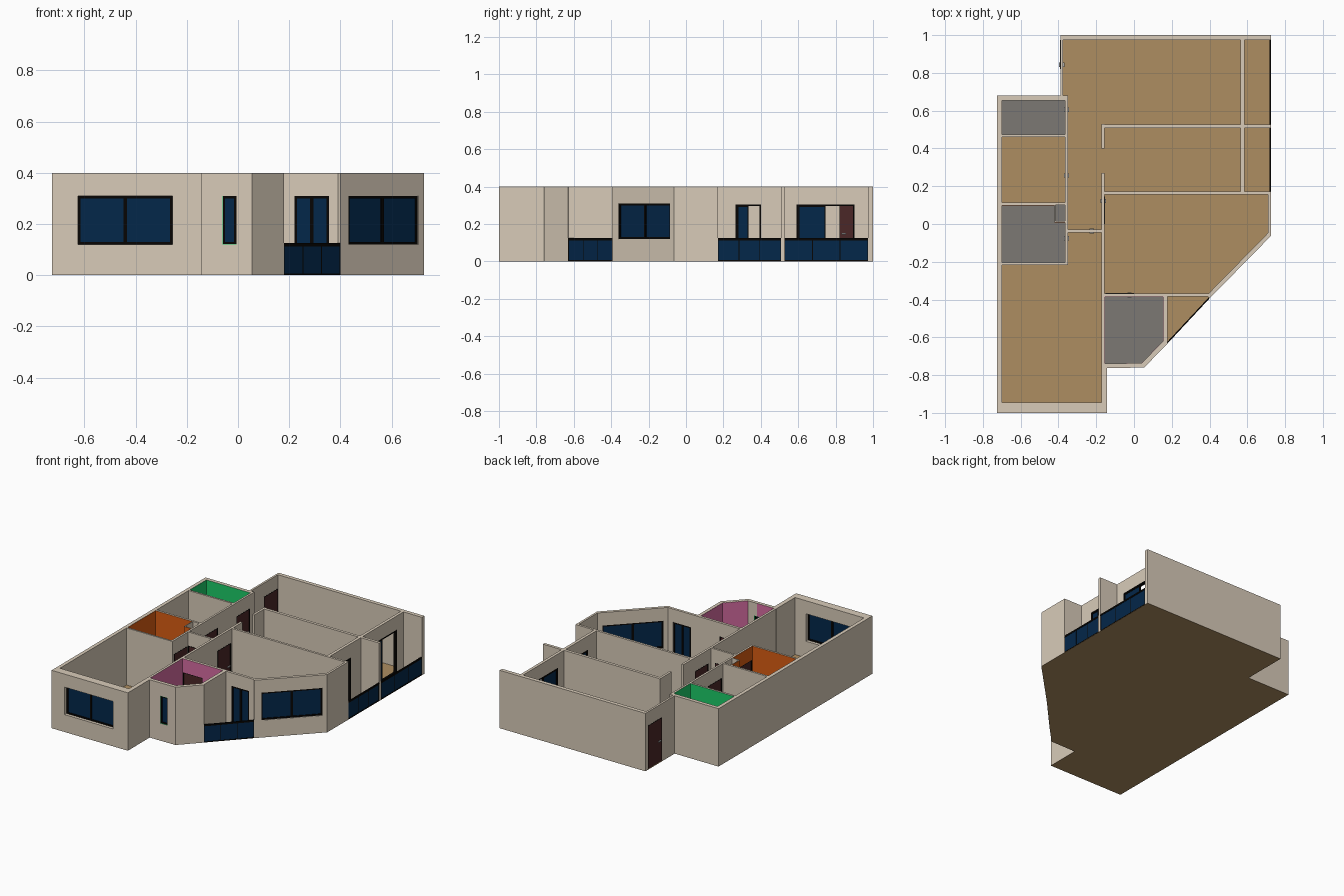
import bpy, bmesh
from mathutils import Vector

if "Cube" in bpy.data.objects:
    bpy.data.objects.remove(bpy.data.objects["Cube"])


def material(name, r, g, b):
    m = bpy.data.materials.new(name)
    m.diffuse_color = (r, g, b, 1)
    m.use_nodes = True
    m.node_tree.nodes["Principled BSDF"].inputs["Base Color"].default_value = m.diffuse_color
    return m


PLASTER = material("plaster", 0.69, 0.60, 0.485)
WOOD = material("wood_floor", 0.42, 0.27, 0.12)
TILE = material("grey_tile", 0.2, 0.19, 0.175)
FRAME = material("black_frame", 0.002, 0.0015, 0.001)
GLASS = material("blue_glass", 0.001, 0.02, 0.068)
DOOR = material("dark_door", 0.07, 0.02, 0.02)
METAL = material("handle_metal", 0.4, 0.4, 0.4)
ORANGE = material("orange_paint", 0.7, 0.11, 0.006)
GREEN = material("green_paint", 0.012, 0.6, 0.14)
PINK = material("pink_paint", 0.68, 0.15, 0.36)

H, SILL, HEAD, BASE = 0.4, 0.12, 0.31, 0.0008


def finish(name, bm, mat):
    bmesh.ops.recalc_face_normals(bm, faces=bm.faces[:])
    me = bpy.data.meshes.new(name)
    bm.to_mesh(me)
    bm.free()
    me.materials.append(mat)
    ob = bpy.data.objects.new(name, me)
    bpy.context.collection.objects.link(ob)
    return ob


class Line:
    """Local frame along a plan line: s along, n to the left, z up."""

    def __init__(self, p0, p1):
        a, b = Vector((*p0, 0)), Vector((*p1, 0))
        self.o, self.length = a, (b - a).length
        self.d = (b - a).normalized()
        self.n = Vector((-self.d.y, self.d.x, 0))

    def at(self, s, n, z):
        return self.o + self.d * s + self.n * n + Vector((0, 0, z))


def extrude(bm, vec):
    r = bmesh.ops.extrude_face_region(bm, geom=bm.faces[:])
    vs = [v for v in r["geom"] if isinstance(v, bmesh.types.BMVert)]
    bmesh.ops.translate(bm, verts=vs, vec=vec)


def panel(name, ln, s0, s1, n0, n1, z0, z1, mat, holes=()):
    """Upright slab along a line, with rectangular holes."""
    ss = sorted({s0, s1, *(v for h in holes for v in h[:2])})
    zs = sorted({z0, z1, *(max(z0, min(z1, v)) for h in holes for v in h[2:4])})
    bm, grid = bmesh.new(), {}

    def vert(s, z):
        if (s, z) not in grid:
            grid[s, z] = bm.verts.new(ln.at(s, n0, z))
        return grid[s, z]

    for a, b in zip(ss, ss[1:]):
        for c, d in zip(zs, zs[1:]):
            ms, mz = (a + b) / 2, (c + d) / 2
            if any(h[0] < ms < h[1] and h[2] < mz < h[3] for h in holes):
                continue
            bm.faces.new([vert(a, c), vert(b, c), vert(b, d), vert(a, d)])
    extrude(bm, ln.n * (n1 - n0))
    bmesh.ops.dissolve_limit(bm, angle_limit=0.01, verts=bm.verts[:], edges=bm.edges[:])
    return finish(name, bm, mat)


def slab(name, pts, z0, z1, mat):
    bm = bmesh.new()
    bm.faces.new([bm.verts.new((x, y, z0)) for x, y in pts])
    extrude(bm, Vector((0, 0, z1 - z0)))
    return finish(name, bm, mat)


def wall(name, p0, p1, t, openings=()):
    """Wall with openings (s0, s1, z0, z1, kind); fills each by kind."""
    ln = Line(p0, p1)
    panel(name, ln, 0, ln.length, 0, t, BASE, H, PLASTER, openings)
    m = t / 2
    for i, (a, b, c, d, kind) in enumerate(openings):
        tag = f"{name}_{kind}_{i}"
        c = max(c, 0.006)
        mid, w = (a + b) / 2, 0.01
        if kind == "door":
            panel(tag + "_frame", ln, a, b, -0.001, t + 0.001, c, d, FRAME,
                  [(a + 0.004, b - 0.004, -1, d - 0.004)])
            panel(tag + "_leaf", ln, a + 0.004, b - 0.004, m - 0.005, m + 0.005, c, d - 0.004, DOOR)
            panel(tag + "_handle", ln, b - 0.035, b - 0.012, m - 0.014, m + 0.014, 0.145, 0.152, METAL)
        elif kind in ("window", "painted_window"):
            if kind == "painted_window":
                panel(tag + "_reveal", ln, a, b, 0.0002, t, c, d, GREEN,
                      [(a + 0.001, b - 0.001, c + 0.001, d - 0.001)])
            holes = [(a + w, b - w, c + w, d - w)]
            if b - a > 0.1:
                holes = [(a + w, mid - w * .7, c + w, d - w), (mid + w * .7, b - w, c + w, d - w)]
            panel(tag + "_frame", ln, a, b, m - 0.007, m + 0.007, c, d, FRAME, holes)
            panel(tag + "_glass", ln, a + w, b - w, m - 0.002, m + 0.002, c + w, d - w, GLASS)
        elif kind == "slider":
            # half-open sliding door, both leaves stacked on one side
            panel(tag + "_frame", ln, a, b, 0, t, c, d, FRAME, [(a + w, b - w, c + 0.004, d - w)])
            for j, n in enumerate((m - 0.004, m + 0.004)):
                panel(f"{tag}_leaf_{j}", ln, a + w, mid, n - 0.003, n + 0.003, c, d - w, FRAME,
                      [(a + w + 0.006, mid - 0.006, c + w, d - 1.5 * w)])
                panel(f"{tag}_glass_{j}", ln, a + w, mid - 0.004, n - 0.001, n + 0.001, c, d - w, GLASS)


def lining(name, pts, mat, openings):
    """Thin paint layer on the inside of a room."""
    for i, p in enumerate(pts):
        ln = Line(p, pts[(i + 1) % len(pts)])
        panel(f"{name}_{i}", ln, 0, ln.length, -0.001, 0.0012, BASE, H - 0.001, mat, openings.get(i, ()))


def railing(name, p0, p1):
    ln = Line(p0, p1)
    L = ln.length
    panel(name + "_glass", ln, 0, L, 0.002, 0.005, 0.004, 0.116, GLASS)
    panel(name + "_cap", ln, 0, L, 0, 0.007, 0.113, 0.125, FRAME)
    panel(name + "_foot", ln, 0, L, 0, 0.007, 0.001, 0.007, FRAME)
    for i in range(4):
        s = 0.002 + (L - 0.004) * i / 3
        panel(f"{name}_post_{i}", ln, s - 0.002, s + 0.002, 0.0005, 0.0065, 0.004, 0.116, FRAME)


def door(a, b):
    return (a, b, -1, 0.305, "door")


# floors
slab("floor", [(-.725, -1), (-.142, -1), (-.142, -.762), (.054, -.76), (.4, -.393), (.725, -.06),
               (.725, 1), (-.39, 1), (-.39, .68), (-.725, .68)], 0, 0.001, WOOD)
slab("floor_top", [(-.72, -.99), (-.15, -.99), (-.15, -.755), (.05, -.755), (.4, -.385), (.72, -.055),
                   (.72, .99), (-.385, .99), (-.385, .67), (-.72, .67)], 0.0005, 0.006, WOOD)
bath = [(-.156, -.739), (.041, -.738), (.155, -.62), (.155, -.385), (-.156, -.385)]
ensuite = [(-.7, -.205), (-.364, -.205), (-.364, .01), (-.42, .01), (-.42, .1), (-.7, .1)]
laundry = [(-.7, .473), (-.364, .473), (-.364, .655), (-.7, .655)]
slab("bath_tiles", bath, 0.005, 0.009, TILE)
slab("ensuite_tiles", ensuite, 0.005, 0.009, TILE)
slab("shaft_tiles", [(-.42, .01), (-.364, .01), (-.364, .1), (-.42, .1)], 0.005, 0.009, TILE)
slab("laundry_tiles", laundry, 0.005, 0.009, TILE)

# outer walls, counter-clockwise
wall("front_wall", (-.725, -1), (-.142, -1), .055, [(.1, .47, SILL, HEAD, "window")])
wall("bedroom_side_wall", (-.142, -1), (-.142, -.74), .03)
wall("bath_front_wall", (-.156, -.763), (.054, -.76), .024, [(.096, .151, SILL, HEAD, "painted_window")])
wall("bath_slant_wall", (.054, -.76), (.18, -.63), .025)
wall("bath_balcony_wall", (.178, -.632), (.178, -.37), .023)
wall("living_front_wall", (-.155, -.385), (.405, -.385), .018,
     [door(.005, .155), (.375, .51, -1, HEAD, "window")])
wall("living_slant_wall", (.4, -.394), (.725, -.063), .022, [(.045, .434, SILL, HEAD, "window")])
wall("living_side_wall", (.725, -.063), (.725, .17), .015)
wall("back_wall", (.725, 1), (-.39, 1), .027)
wall("entry_wall", (-.39, 1), (-.39, .66), .014, [door(.027, .18)])
wall("wing_back_wall", (-.35, .68), (-.725, .68), .025)
wall("wing_side_wall", (-.725, .68), (-.725, -1), .025)

# inner walls
wall("hall_wall", (-.155, -.76), (-.155, .53), .016,
     [door(.76, .905), (1.03, 1.16, -1, 1, "gap")])
wall("corridor_wall", (-.35, -.217), (-.35, .68), .014,
     [door(.02, .165), door(.347, .497), door(.7, .845)])
wall("bedroom_door_wall", (-.36, -.044), (-.155, -.044), .014, [door(.01, .16)])
wall("ensuite_front_wall", (-.71, -.217), (-.35, -.217), .012)
wall("ensuite_back_wall", (-.71, .1), (-.35, .1), .014)
wall("laundry_wall", (-.71, .46), (-.35, .46), .013)
wall("shaft_side_wall", (-.415, .01), (-.415, .105), .005)
wall("shaft_front_wall", (-.42, .01), (-.355, .01), .005)
wall("room_wall_a", (-.171, .155), (.725, .155), .016)
wall("room_wall_b", (-.171, .507), (.725, .507), .02)
wall("balcony_wall", (.584, .165), (.584, .99), .02,
     [(.1, .237, -1, .305, "slider"), (.425, .737, -1, .305, "slider")])

# painted rooms
lining("bath_paint", bath, PINK, {0: [(.096, .151, SILL, HEAD)], 3: [(.155, .305, -1, .305)]})
lining("ensuite_paint", ensuite, ORANGE, {1: [(.008, .153, -1, .305)]})
lining("laundry_paint", laundry, GREEN, {1: [(.01, .155, -1, .305)]})

# balcony railings
railing("side_railing_a", (.725, .17), (.725, .508))
railing("side_railing_b", (.725, .526), (.725, .974))
railing("front_railing", (.18, -.63), (.4, -.394))
